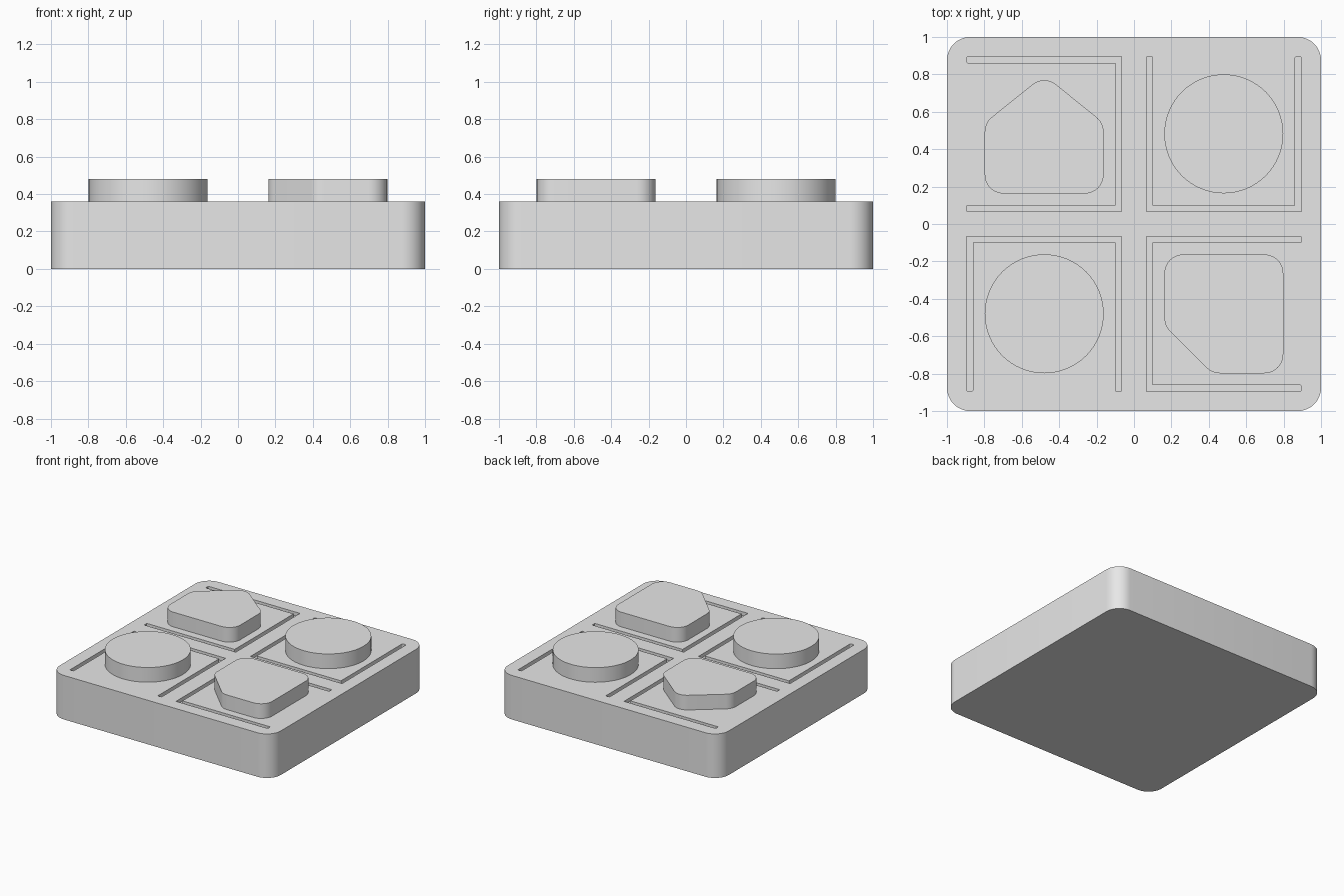
import bpy, bmesh, math
from mathutils import Vector, Matrix

if "Cube" in bpy.data.objects:
    bpy.data.objects.remove(bpy.data.objects["Cube"])

grey = bpy.data.materials.new("plain_grey")
grey.diffuse_color = (0.8, 0.8, 0.8, 1)
grey.use_nodes = True
grey.node_tree.nodes["Principled BSDF"].inputs["Base Color"].default_value = grey.diffuse_color


def rounded(points, steps=10):
    """Outline from (x, y, corner radius) points, listed counter-clockwise."""
    out = []
    n = len(points)
    for i, (x, y, r) in enumerate(points):
        p = Vector((x, y))
        if r == 0:
            out.append(p)
            continue
        a = (Vector(points[i - 1][:2]) - p).normalized()
        b = (Vector(points[(i + 1) % n][:2]) - p).normalized()
        half = a.angle(b) / 2
        centre = p + (a + b).normalized() * (r / math.sin(half))
        start = p + a * (r / math.tan(half)) - centre
        sweep = math.pi - 2 * half
        for k in range(steps + 1):
            out.append(centre + Matrix.Rotation(sweep * k / steps, 2) @ start)
    return out


def prism(name, outlines, z0, z1):
    """Extrude one or more flat outlines from z0 to z1."""
    bm = bmesh.new()
    for outline in outlines:
        low = [bm.verts.new((p.x, p.y, z0)) for p in outline]
        high = [bm.verts.new((p.x, p.y, z1)) for p in outline]
        bm.faces.new(low[::-1])
        bm.faces.new(high)
        n = len(low)
        for i in range(n):
            j = (i + 1) % n
            bm.faces.new((low[i], low[j], high[j], high[i]))
    bmesh.ops.recalc_face_normals(bm, faces=bm.faces)
    mesh = bpy.data.meshes.new(name)
    bm.to_mesh(mesh)
    bm.free()
    mesh.materials.append(grey)
    ob = bpy.data.objects.new(name, mesh)
    bpy.context.collection.objects.link(ob)
    return ob


def activate(ob):
    bpy.ops.object.select_all(action='DESELECT')
    ob.select_set(True)
    bpy.context.view_layer.objects.active = ob


BASE_TOP, KNOB_TOP, GROOVE = 0.36, 0.48, 0.03

# Base slab with rounded corners
R = 0.125
base = prism("base", [rounded([(-1, -1, R), (1, -1, R), (1, 1, R), (-1, 1, R)])], 0, BASE_TOP)

# U-shaped grooves, one per quarter, each turned 90 degrees from the last
a, b, w, e = 0.066, 0.895, 0.034, 0.008
u_shape = rounded([(a, a, 0), (b, a, 0), (b, b, e), (b - w, b, e),
                   (b - w, a + w, 0), (a + w, a + w, 0), (a + w, b, e), (a, b, e)], 3)
turned = [[Matrix.Rotation(q * math.pi / 2, 2) @ p for p in u_shape] for q in range(4)]
cutter = prism("groove_cutter", turned, BASE_TOP - GROOVE, BASE_TOP + 0.1)
cut = base.modifiers.new("grooves", 'BOOLEAN')
cut.operation, cut.solver, cut.object = 'DIFFERENCE', 'EXACT', cutter
activate(base)
bpy.ops.object.modifier_apply(modifier=cut.name)
bpy.data.objects.remove(cutter)

# Raised buttons: two round, one house-shaped, one with a cut corner
def disc(cx, cy, r=0.318, n=64):
    return [Vector((cx + r * math.cos(t * math.tau / n), cy + r * math.sin(t * math.tau / n)))
            for t in range(n)]

lo, hi, r = 0.163, 0.798, 0.1
house = rounded([(-hi, lo, r), (-lo, lo, r), (-lo, 0.541, r), (-0.48, 0.797, r), (-hi, 0.541, r)])
clipped = rounded([(lo, -lo, r), (lo, -0.545, r), (0.418, -hi, r), (hi, -hi, r), (hi, -lo, r)])
parts = [base]
for name, outline in (("round_button_back", disc(0.48, 0.482)),
                      ("round_button_front", disc(-0.48, -0.48)),
                      ("house_button", house),
                      ("cut_corner_button", clipped)):
    parts.append(prism(name, [outline], BASE_TOP, KNOB_TOP))

for ob in parts:
    activate(ob)
    bpy.ops.object.shade_smooth_by_angle(angle=math.radians(30))
